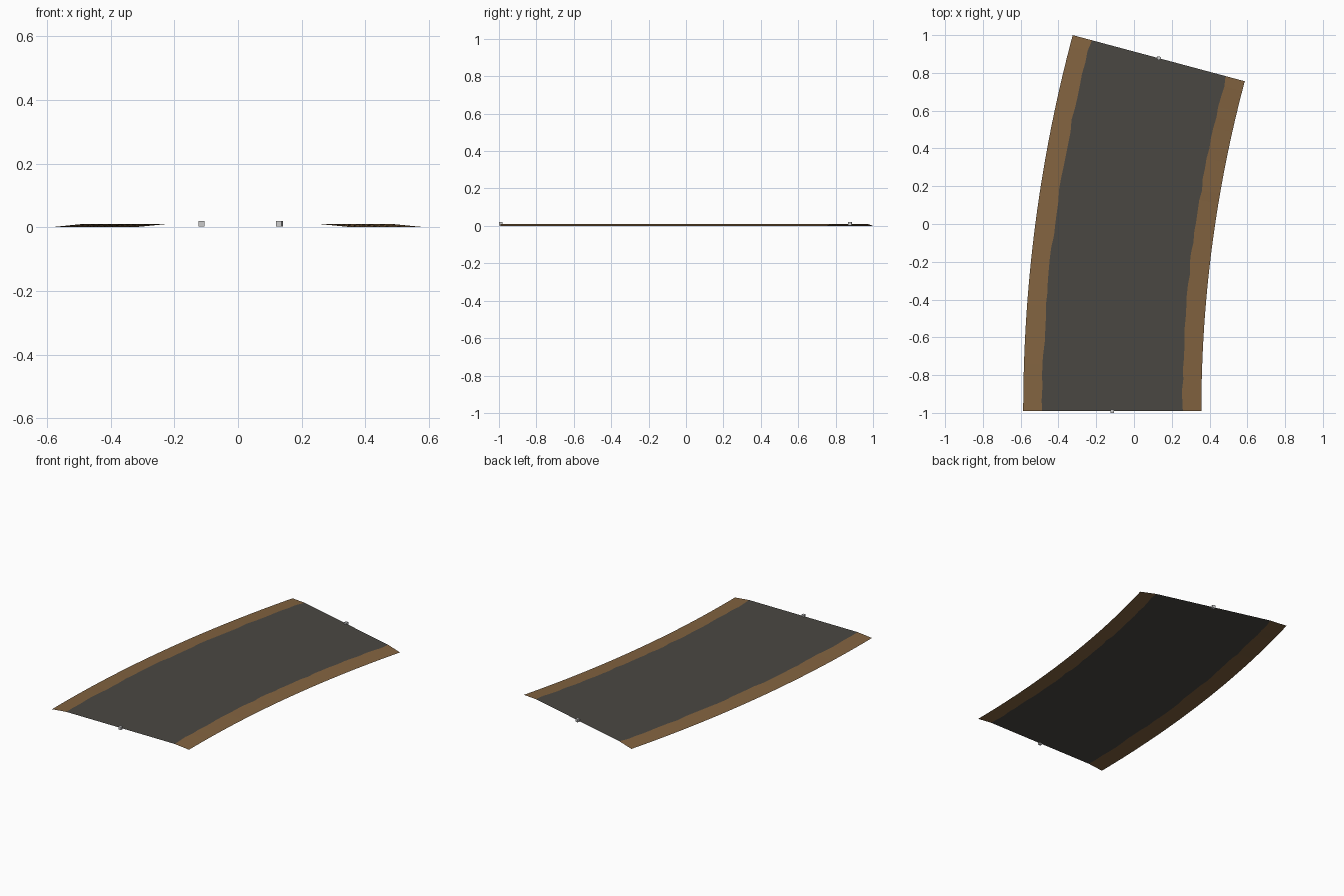
import bpy, bmesh, math, random

if "Cube" in bpy.data.objects:
    bpy.data.objects.remove(bpy.data.objects["Cube"])

random.seed(4)
CX, CY = 7.1055, -0.991      # centre of the bend
R, HALF = 7.2205, 0.4715     # centreline radius, half width
ROAD = 0.37                  # half width of the asphalt
ANGLE, SEGS = math.radians(15), 32
TOP = 0.01


def material(name, rgb):
    m = bpy.data.materials.new(name)
    m.diffuse_color = (*rgb, 1)
    m.use_nodes = True
    m.node_tree.nodes["Principled BSDF"].inputs["Base Color"].default_value = m.diffuse_color
    return m


asphalt = material("asphalt grey", (0.068, 0.064, 0.055))
dirt = material("dirt brown", (0.225, 0.125, 0.051))
marker = material("marker grey", (0.6, 0.6, 0.6))


def bend(offset, a, z):
    """Point at a sideways offset (right is positive) and angle along the bend."""
    r = R - offset
    return (CX - r * math.cos(a), CY + r * math.sin(a), z)


def strip(name, rows, mat):
    """Sheet lofted through cross-section rows."""
    bm = bmesh.new()
    grid = [[bm.verts.new(p) for p in row] for row in rows]
    for r0, r1 in zip(grid, grid[1:]):
        for i in range(len(r0) - 1):
            bm.faces.new((r0[i], r0[i + 1], r1[i + 1], r1[i]))
    me = bpy.data.meshes.new(name)
    bm.to_mesh(me)
    bm.free()
    me.materials.append(mat)
    ob = bpy.data.objects.new(name, me)
    bpy.context.collection.objects.link(ob)


# Slightly ragged border between asphalt and dirt
angles = [ANGLE * i / SEGS for i in range(SEGS + 1)]
left = [-ROAD + random.uniform(-0.005, 0.005) for _ in angles]
right = [ROAD + random.uniform(-0.005, 0.005) for _ in angles]

# Flat road surface and sloping shoulders
strip("road_surface", [[bend(l, a, TOP), bend(r, a, TOP)]
                       for a, l, r in zip(angles, left, right)], asphalt)
strip("left_shoulder", [[bend(-HALF, a, 0), bend(l, a, TOP)]
                        for a, l in zip(angles, left)], dirt)
strip("right_shoulder", [[bend(r, a, TOP), bend(HALF, a, 0)]
                         for a, r in zip(angles, right)], dirt)

# Small connection cubes on the centreline at both ends
for name, a in (("start_marker", 0), ("end_marker", ANGLE)):
    bpy.ops.mesh.primitive_cube_add(size=0.018, location=bend(0, a, 0.011),
                                    rotation=(0, 0, -a))
    ob = bpy.context.object
    ob.name = name
    ob.data.materials.append(marker)
